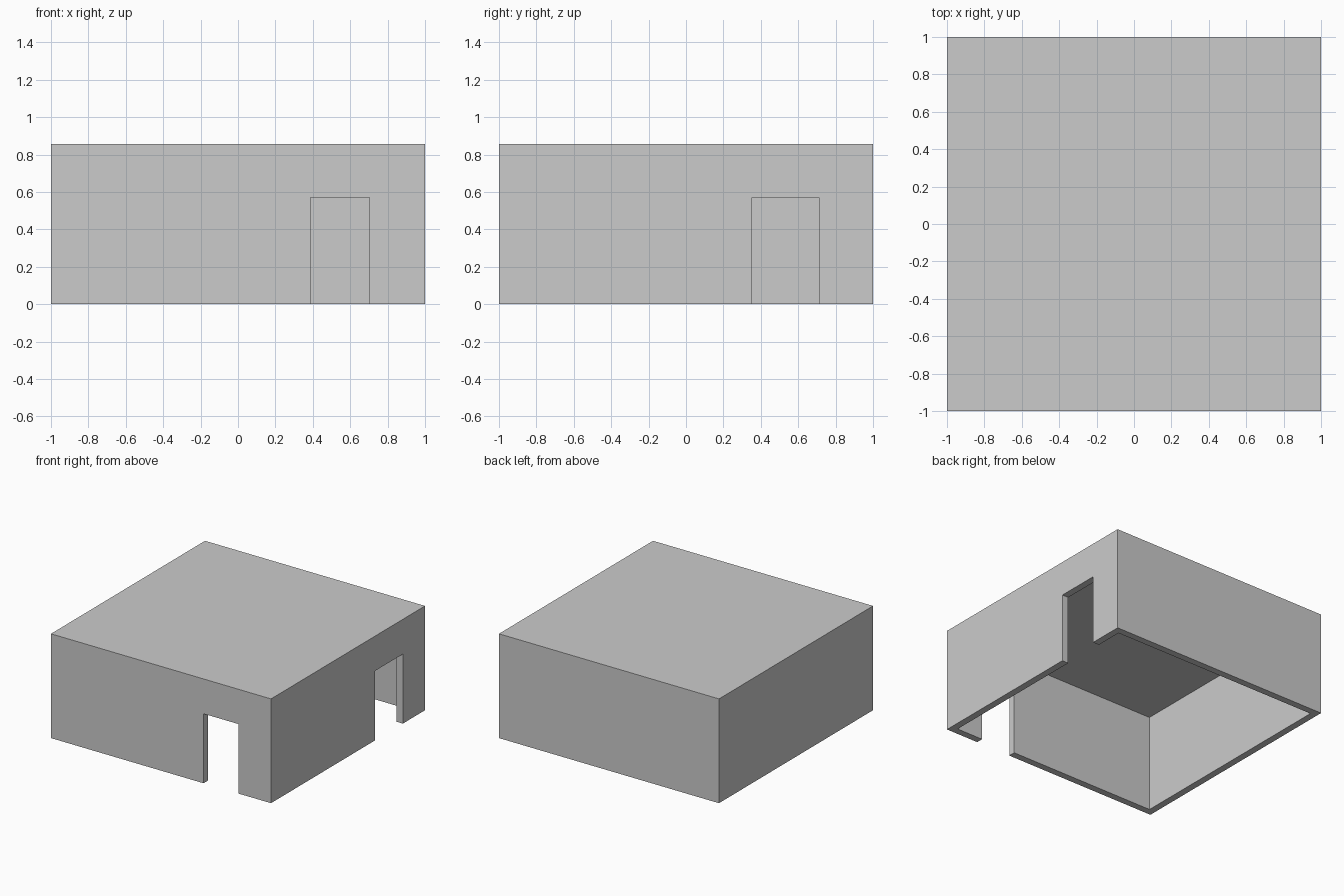
import bpy

if "Cube" in bpy.data.objects:
    bpy.data.objects.remove(bpy.data.objects["Cube"])

HEIGHT = 0.857
THICK = 0.057      # walls and roof
DOOR_TOP = 0.571
BELOW = -0.2       # cutters reach past the open bottom


def box(name, low, high):
    """Axis-aligned box between two corners."""
    centre = [(a + b) / 2 for a, b in zip(low, high)]
    bpy.ops.mesh.primitive_cube_add(size=1, location=centre)
    obj = bpy.context.object
    obj.name = name
    obj.scale = [b - a for a, b in zip(low, high)]
    bpy.ops.object.transform_apply(location=True, rotation=False, scale=True)
    return obj


def cut(target, cutter):
    """Subtract the cutter from the target and remove it."""
    cutter.hide_render = True
    mod = target.modifiers.new(cutter.name, 'BOOLEAN')
    mod.operation = 'DIFFERENCE'
    mod.solver = 'EXACT'
    mod.object = cutter
    bpy.context.view_layer.objects.active = target
    bpy.ops.object.modifier_apply(modifier=mod.name)
    bpy.data.objects.remove(cutter)


# Flat-roofed shell
shell = box("room_shell", (-1, -1, 0), (1, 1, HEIGHT))

# Hollow interior, open underneath
inner = 1 - THICK
cut(shell, box("interior", (-inner, -inner, BELOW), (inner, inner, HEIGHT - THICK)))

# Doorways in the front and right walls
cut(shell, box("front_doorway", (0.387, -1.1, BELOW), (0.703, -0.85, DOOR_TOP)))
cut(shell, box("right_doorway", (0.85, 0.353, BELOW), (1.1, 0.712, DOOR_TOP)))
